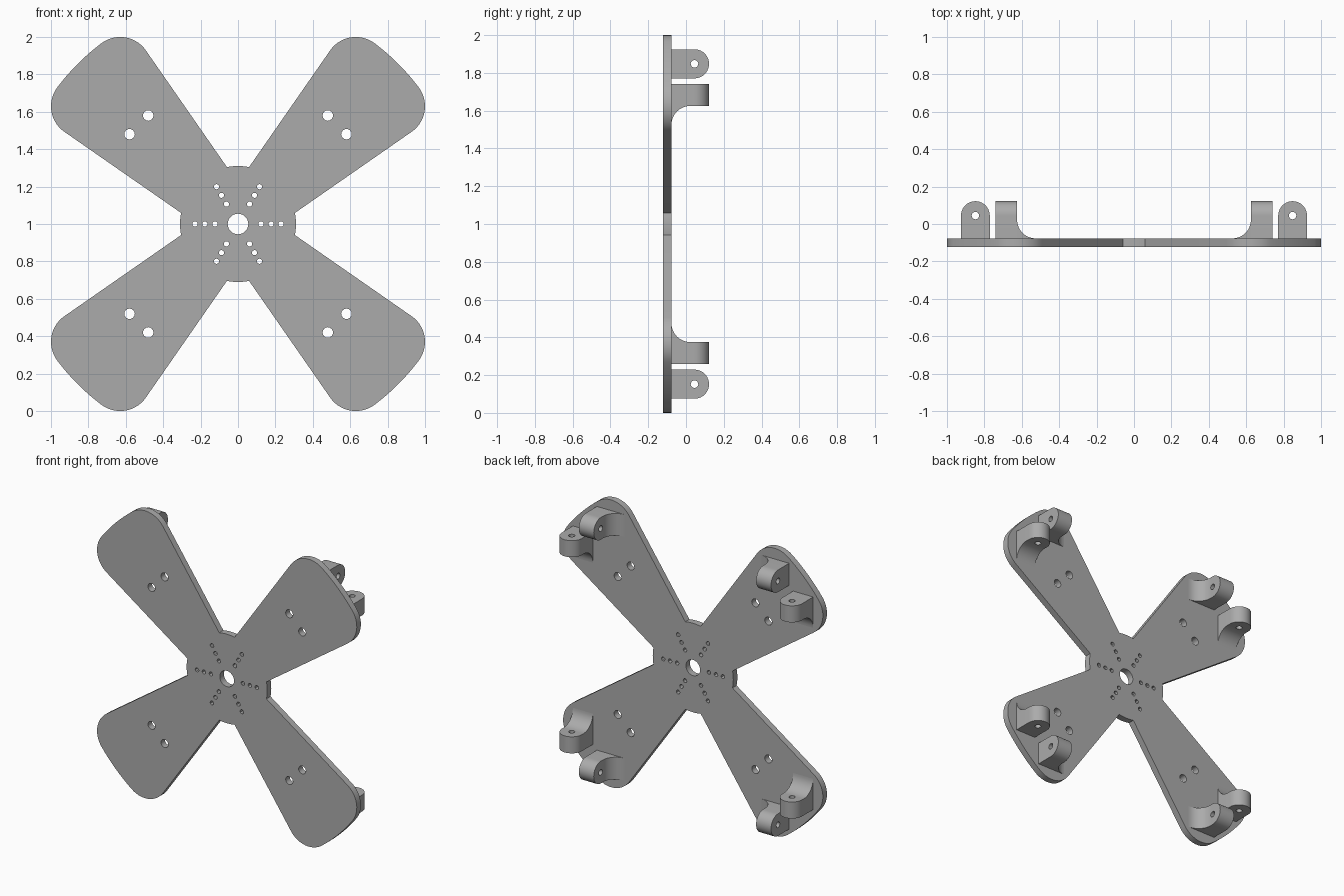
import bpy
import bmesh
from math import radians, cos, sin, atan2, hypot, degrees

cube = bpy.data.objects.get("Cube")
if cube:
    bpy.data.objects.remove(cube, do_unlink=True)

grey = bpy.data.materials.new("plain_grey")
grey.use_nodes = True
colour = (0.41, 0.41, 0.41, 1)
grey.diffuse_color = colour
grey.node_tree.nodes["Principled BSDF"].inputs["Base Color"].default_value = colour


def arc(cx, cy, r, start, end, steps):
    """Points on an arc, angles in degrees."""
    angles = [radians(start + (end - start) * i / steps) for i in range(steps + 1)]
    return [(cx + r * cos(a), cy + r * sin(a)) for a in angles]


def hole(cx, cy, r, sides):
    return arc(cx, cy, r, 0, 360, sides)[:-1]


def prism(name, loops, axes, low, high, mirrored=False):
    """Extrude closed loops (outline first, then holes); axes = world axis of loop u, loop v, depth."""
    curve = bpy.data.curves.new(name, 'CURVE')
    curve.dimensions = '2D'
    curve.fill_mode = 'BOTH'
    curve.extrude = (high - low) / 2
    for loop in loops:
        spline = curve.splines.new('POLY')
        spline.points.add(len(loop) - 1)
        for point, (u, v) in zip(spline.points, loop):
            point.co = (u, v, 0, 1)
        spline.use_cyclic_u = True
    temp = bpy.data.objects.new(name + "_profile", curve)
    bpy.context.collection.objects.link(temp)
    mesh = bpy.data.meshes.new_from_object(temp)
    bpy.data.objects.remove(temp, do_unlink=True)
    bpy.data.curves.remove(curve)

    bm = bmesh.new()
    bm.from_mesh(mesh)
    for vert in bm.verts:
        old = vert.co.copy()
        vert.co[axes[0]] = old.x
        vert.co[axes[1]] = old.y
        vert.co[axes[2]] = old.z + (low + high) / 2
    bmesh.ops.remove_doubles(bm, verts=bm.verts, dist=1e-5)
    bmesh.ops.recalc_face_normals(bm, faces=bm.faces)
    bm.to_mesh(mesh)
    bm.free()
    mesh.materials.clear()
    mesh.materials.append(grey)
    mesh.shade_smooth()
    mesh.set_sharp_from_angle(angle=radians(30))

    obj = bpy.data.objects.new(name, mesh)
    obj.location.z = 1
    bpy.context.collection.objects.link(obj)
    if mirrored:
        mod = obj.modifiers.new("Mirror", 'MIRROR')
        mod.use_axis = (True, False, True)
        mod.use_mirror_merge = False
    return obj


X, Y, Z = 0, 1, 2
FRONT, BACK, TIP = -0.122, -0.077, 0.122

# Plate outline: one wing and one piece of hub rim, repeated by quarter turns
near, far, corner = 0.63, 0.833, 0.167
tilt = degrees(atan2(near, far))
hub_r, hub_start = 0.31, 79
wing = arc(far, near, corner, -55.2, tilt, 14)
wing += arc(0, 0, hypot(near, far) + corner, tilt, 90 - tilt, 8)[1:]
wing += arc(near, far, corner, 90 - tilt, 145.2, 14)[1:]
wing += arc(0, 0, hub_r, hub_start, 180 - hub_start, 6)
outline = []
for turn in range(4):
    c, s = round(cos(radians(90 * turn))), round(sin(radians(90 * turn)))
    outline += [(c * x - s * y, s * x + c * y) for x, y in wing]

# Centre bore, six rows of hub holes, two holes in each wing
loops = [outline, hole(0, 0, 0.055, 32)]
for row in range(6):
    a = radians(60 * row)
    loops += [hole(r * cos(a), r * sin(a), 0.014, 12) for r in (0.123, 0.177, 0.23)]
for sx in (-1, 1):
    for sz in (-1, 1):
        loops += [hole(sx * x, sz * z, 0.028, 16) for x, z in ((0.48, 0.58), (0.58, 0.48))]
prism("cross_plate", loops, (X, Z, Y), FRONT, BACK)

# Rear lugs: a drilled round-ended tab with a concave fillet on its inner side
inner, outer, mid, half, fillet = 0.625, 0.74, 0.848, 0.077, 0.1
root = BACK - 0.008
tab = [(mid + half, root)] + arc(mid, TIP - half, half, 0, 180, 20) + [(mid - half, root)]
web = arc(inner - fillet, BACK + fillet, fillet, 270, 360, 12)
web += [(inner, root), (inner - fillet, root)]
for label, depth, across in (("upright", X, Z), ("level", Z, X)):
    prism(label + "_lugs", [tab, hole(mid, TIP - half, 0.02, 16)],
          (across, Y, depth), inner, outer, True)
    prism(label + "_lug_fillets", [web], (depth, Y, across), mid - half, mid + half, True)
